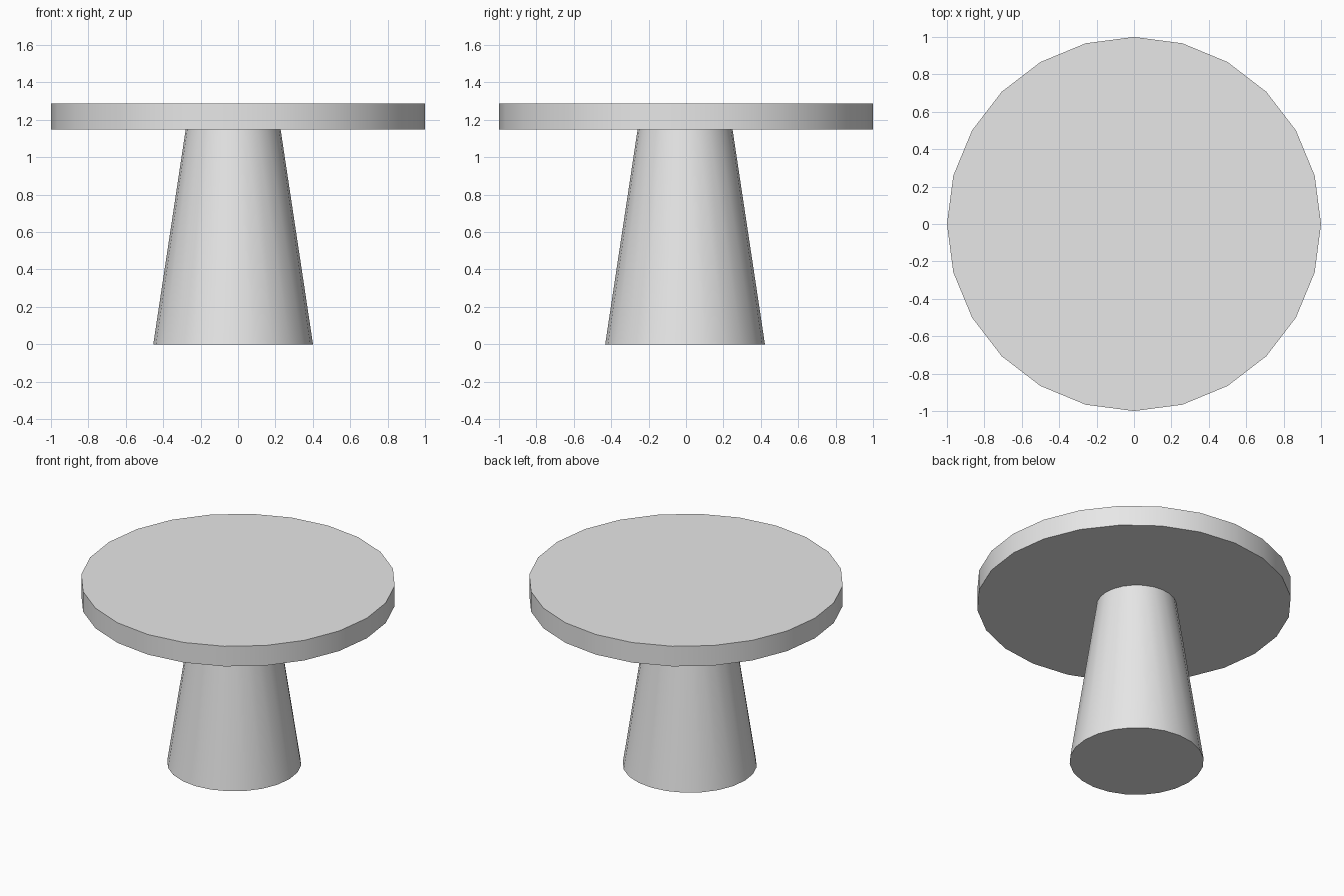
import bpy
import math

cube = bpy.data.objects.get("Cube")
if cube:
    bpy.data.objects.remove(cube, do_unlink=True)

# Plain grey finish shared by both parts
grey = bpy.data.materials.new("light_grey")
grey.use_nodes = True
colour = (0.8, 0.8, 0.8, 1)
grey.diffuse_color = colour
grey.node_tree.nodes["Principled BSDF"].inputs["Base Color"].default_value = colour


def round_part(name, r_bottom, r_top, z_bottom, z_top, x=0, y=0):
    """Smooth-sided round part with sharp rims."""
    bpy.ops.mesh.primitive_cone_add(
        vertices=24, radius1=r_bottom, radius2=r_top, depth=z_top - z_bottom,
        location=(x, y, (z_bottom + z_top) / 2))
    part = bpy.context.object
    part.name = part.data.name = name
    part.data.materials.append(grey)
    bpy.ops.object.shade_smooth_by_angle(angle=math.radians(30))
    return part


UNDERSIDE = 1.147

# Tapered pedestal, slightly off centre
round_part("pedestal", 0.427, 0.254, 0, UNDERSIDE, x=-0.026, y=-0.005)

# Round table top
round_part("table_top", 1, 1, UNDERSIDE, 1.288)
